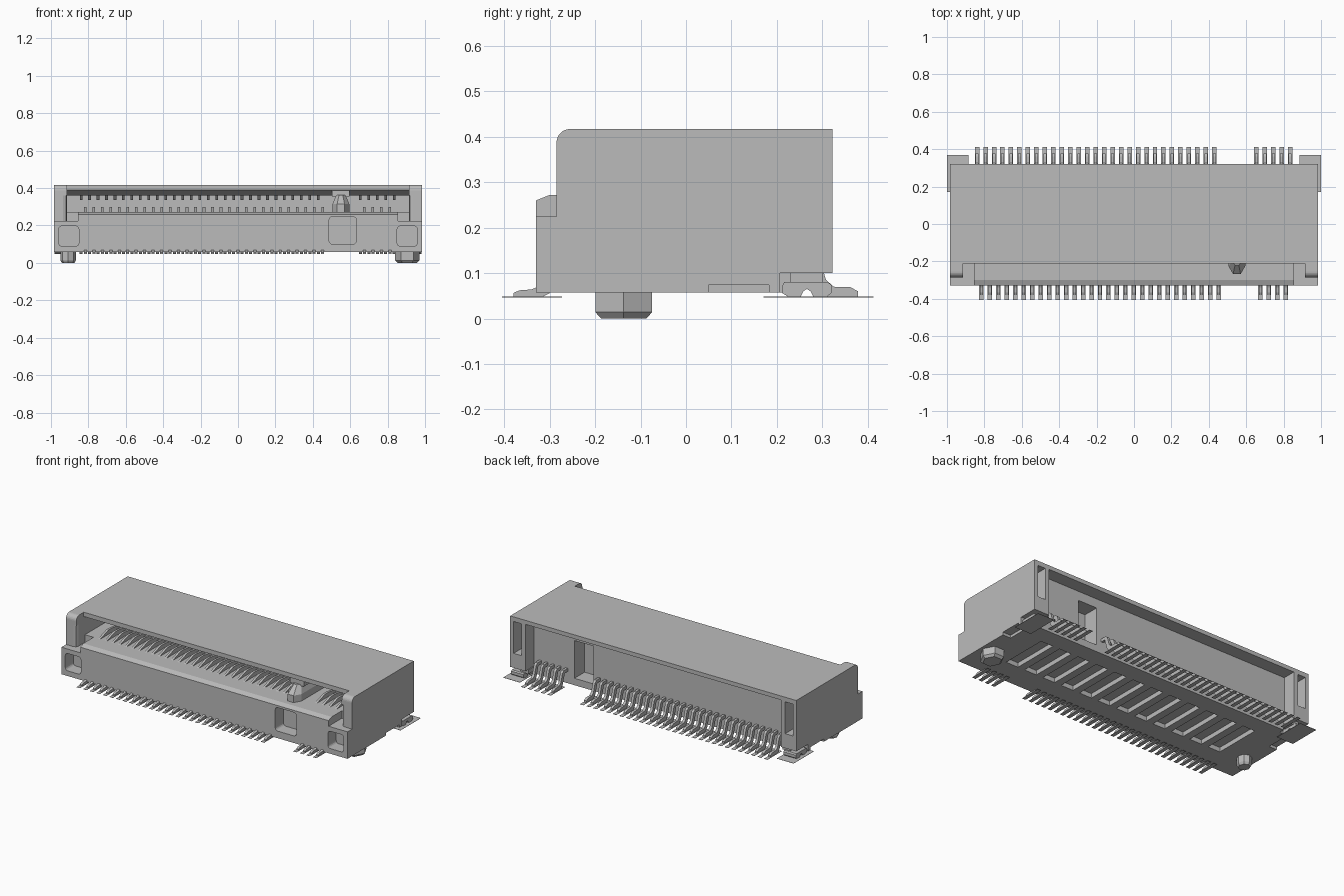
import bpy, bmesh, math
from mathutils import Vector

cube = bpy.data.objects.get("Cube")
if cube:
    bpy.data.objects.remove(cube, do_unlink=True)

grey = bpy.data.materials.new("light_grey")
grey.use_nodes = True
GREY = (0.5, 0.5, 0.5, 1)
grey.diffuse_color = GREY
grey.node_tree.nodes["Principled BSDF"].inputs["Base Color"].default_value = GREY


def prism(bm, pts, axis, a, b):
    """Extrude a 2D outline along an axis from a to b."""
    def place(p, t):
        return {"x": (t, p[0], p[1]), "y": (p[0], t, p[1]), "z": (p[0], p[1], t)}[axis]
    lo = [bm.verts.new(place(p, a)) for p in pts]
    hi = [bm.verts.new(place(p, b)) for p in pts]
    n = len(pts)
    faces = [bm.faces.new(lo), bm.faces.new(hi[::-1])]
    for i in range(n):
        j = (i + 1) % n
        faces.append(bm.faces.new((lo[j], lo[i], hi[i], hi[j])))
    bmesh.ops.recalc_face_normals(bm, faces=faces)


def box(bm, x0, x1, y0, y1, z0, z1):
    prism(bm, [(x0, y0), (x1, y0), (x1, y1), (x0, y1)], "z", z0, z1)


def rounded(cx, cz, w, h, r, seg=4):
    """Rounded rectangle outline."""
    pts = []
    for k, (sx, sz) in enumerate([(1, 1), (-1, 1), (-1, -1), (1, -1)]):
        for i in range(seg + 1):
            a = math.pi / 2 * (k + i / seg)
            pts.append((cx + sx * (w - r) + r * math.cos(a), cz + sz * (h - r) + r * math.sin(a)))
    return pts


def finish(bm, name):
    me = bpy.data.meshes.new(name)
    bm.to_mesh(me)
    bm.free()
    me.materials.append(grey)
    ob = bpy.data.objects.new(name, me)
    bpy.context.collection.objects.link(ob)
    return ob


def cut(target, fill):
    """Subtract the shapes made by fill(bm) from the target."""
    bm = bmesh.new()
    fill(bm)
    tool = finish(bm, "cutter")
    tool.hide_render = True
    mod = target.modifiers.new("cut", "BOOLEAN")
    mod.object, mod.operation, mod.solver = tool, "DIFFERENCE", "EXACT"
    bpy.context.view_layer.update()
    me = bpy.data.meshes.new_from_object(target.evaluated_get(bpy.context.evaluated_depsgraph_get()))
    target.modifiers.clear()
    target.data = me
    bpy.data.objects.remove(tool, do_unlink=True)


# Housing: side profile with a rounded upper front edge
W = 0.985
arc = [(-0.255 - 0.03 * math.sin(a), 0.387 + 0.03 * math.cos(a))
       for a in [math.pi / 2 * i / 6 for i in range(7)]]
outline = [(-0.33, 0.057), (0.322, 0.057), (0.322, 0.417)] + arc + \
          [(-0.285, 0.272), (-0.30, 0.272), (-0.33, 0.26)]
bm = bmesh.new()
prism(bm, outline, "x", -W, W)
housing = finish(bm, "housing")


# Card slot with a sloping lead-in under the roof
cut(housing, lambda b: prism(b, [(-0.4, 0.272), (0.1, 0.272), (0.1, 0.36), (-0.13, 0.36),
                                 (-0.212, 0.39), (-0.212, 0.5), (-0.4, 0.5)], "x", -0.914, 0.914))


def front_corners(b):
    for s in (-1, 1):
        pts = [(s * 0.855, -0.4), (s * 1.1, -0.4), (s * 1.1, -0.285), (s * 0.935, -0.285),
               (s * 0.92, -0.279), (s * 0.914, -0.264), (s * 0.914, -0.2), (s * 0.855, -0.2)]
        prism(b, pts, "z", 0.225, 0.36)


cut(housing, front_corners)


def front_pockets(b):
    for x, z, h in ((-0.905, 0.143, 0.054), (0.905, 0.143, 0.054), (0.56, 0.174, 0.073)):
        prism(b, rounded(x, z, h, h, 0.018), "y", -0.4, -0.25)


cut(housing, front_pockets)


def rear_openings(b):
    box(b, -0.88, 0.88, 0.24, 0.5, 0, 0.392)
    for s in (-1, 1):
        xs = sorted((s * 0.908, s * 0.962))
        box(b, *xs, 0.2, 0.5, 0.19, 0.388)


cut(housing, rear_openings)
# Deep relief behind the key
cut(housing, lambda b: box(b, 0.47, 0.60, 0.14, 0.3, 0.10, 0.335))


def underside(b):
    # Row of shallow pockets
    for i in range(12):
        x = -0.76 + i * 0.132
        box(b, x, x + 0.085, -0.17, 0.13, 0, 0.085)
    for s in (-1, 1):
        # Side relief and clip notch
        box(b, *sorted((s * 0.93, s * 1.1)), 0.05, 0.183, 0, 0.074)
        box(b, *sorted((s * 0.875, s * 1.1)), 0.207, 0.5, 0, 0.1)


cut(housing, underside)

# Key post inside the slot, with a pointed nose and sloped top
bm = bmesh.new()
foot = [(0.505, 0.1), (0.505, -0.225), (0.53, -0.268), (0.57, -0.268), (0.595, -0.225), (0.595, 0.1)]
top = [(0.525, 0.1), (0.525, -0.20), (0.54, -0.22), (0.56, -0.22), (0.575, -0.20), (0.575, 0.1)]
rings = [[bm.verts.new((x, y, z)) for x, y in pts]
         for pts, z in ((foot, 0.26), (foot, 0.315), (top, 0.362))]
for a, b in zip(rings, rings[1:]):
    for i in range(6):
        bm.faces.new((a[i], a[(i + 1) % 6], b[(i + 1) % 6], b[i]))
bm.faces.new(rings[0])
bm.faces.new(rings[-1])
bmesh.ops.recalc_face_normals(bm, faces=bm.faces)
finish(bm, "key_post")

# Block joining the key to the roof
bm = bmesh.new()
box(bm, 0.503, 0.597, -0.205, 0.1, 0.355, 0.395)
finish(bm, "key_block")

# Contact rows
PITCH = 0.0453
front_x = [-0.816 + PITCH * i for i in range(29)] + [0.676 + PITCH * i for i in range(4)]
rear_x = [-0.839 + PITCH * i for i in range(29)] + [0.654 + PITCH * i for i in range(5)]
front_tail = [(-0.38, 0.048), (-0.38, 0.056), (-0.367, 0.062), (-0.34, 0.064), (-0.325, 0.07),
              (-0.30, 0.07), (-0.30, 0.056), (-0.315, 0.048)]
rear_tail = [(0.378, 0.048), (0.378, 0.06), (0.362, 0.069), (0.325, 0.07), (0.308, 0.085),
             (0.292, 0.138), (0.278, 0.15), (0.23, 0.15), (0.23, 0.132), (0.27, 0.13),
             (0.288, 0.07), (0.305, 0.048)]
lower_tip = [(-0.21, 0.268), (-0.12, 0.298), (-0.09, 0.298), (0.1, 0.275), (0.1, 0.265)]
upper_tip = [(-0.11, 0.365), (-0.08, 0.336), (-0.05, 0.336), (0.1, 0.355), (0.1, 0.365)]


def contact_row(name, xs, profile, half):
    b = bmesh.new()
    for x in xs:
        prism(b, profile, "x", x - half, x + half)
    finish(b, name)


contact_row("front_contact_tails", front_x, front_tail, 0.008)
contact_row("rear_contact_tails", rear_x, rear_tail, 0.008)
contact_row("lower_slot_contacts", front_x, lower_tip, 0.007)
contact_row("upper_slot_contacts", rear_x, upper_tip, 0.007)

# Solder pads
bm = bmesh.new()
for x in front_x:
    box(bm, x - 0.012, x + 0.012, -0.405, -0.273, 0.0465, 0.048)
for x in rear_x:
    box(bm, x - 0.012, x + 0.012, 0.273, 0.413, 0.0465, 0.048)
for s in (-1, 1):
    box(bm, *sorted((s * 0.885, s * 1.0)), 0.17, 0.37, 0.0465, 0.048)
finish(bm, "solder_pads")

# Hold-down clips with an arched underside
clip = [(0.225, 0.048), (0.252, 0.048), (0.258, 0.06), (0.266, 0.065), (0.274, 0.06), (0.28, 0.048),
        (0.31, 0.048), (0.32, 0.056), (0.32, 0.074), (0.312, 0.08), (0.216, 0.08), (0.211, 0.07), (0.212, 0.056)]
for s, side in ((-1, "right"), (1, "left")):
    bm = bmesh.new()
    prism(bm, clip, "x", *sorted((s * 0.895, s * 0.98)))
    box(bm, *sorted((s * 0.875, s * 0.93)), 0.23, 0.30, 0.075, 0.102)
    finish(bm, side + "_hold_down_clip")


# Locating pegs with chamfered ends
def peg(name, x, y, rx, ry, sides):
    b = bmesh.new()
    rings = []
    for z, k in ((0.07, 1), (0.014, 1), (0, 0.8)):
        rings.append([b.verts.new((x + rx * k * math.cos(2 * math.pi * i / sides),
                                   y + ry * k * math.sin(2 * math.pi * i / sides), z)) for i in range(sides)])
    for p, q in zip(rings, rings[1:]):
        for i in range(sides):
            b.faces.new((p[i], p[(i + 1) % sides], q[(i + 1) % sides], q[i]))
    b.faces.new(rings[0])
    b.faces.new(rings[-1])
    bmesh.ops.recalc_face_normals(b, faces=b.faces)
    return finish(b, name)


peg("left_locating_peg", 0.905, -0.137, 0.065, 0.072, 6)
peg("right_locating_peg", -0.908, -0.137, 0.042, 0.045, 8)
